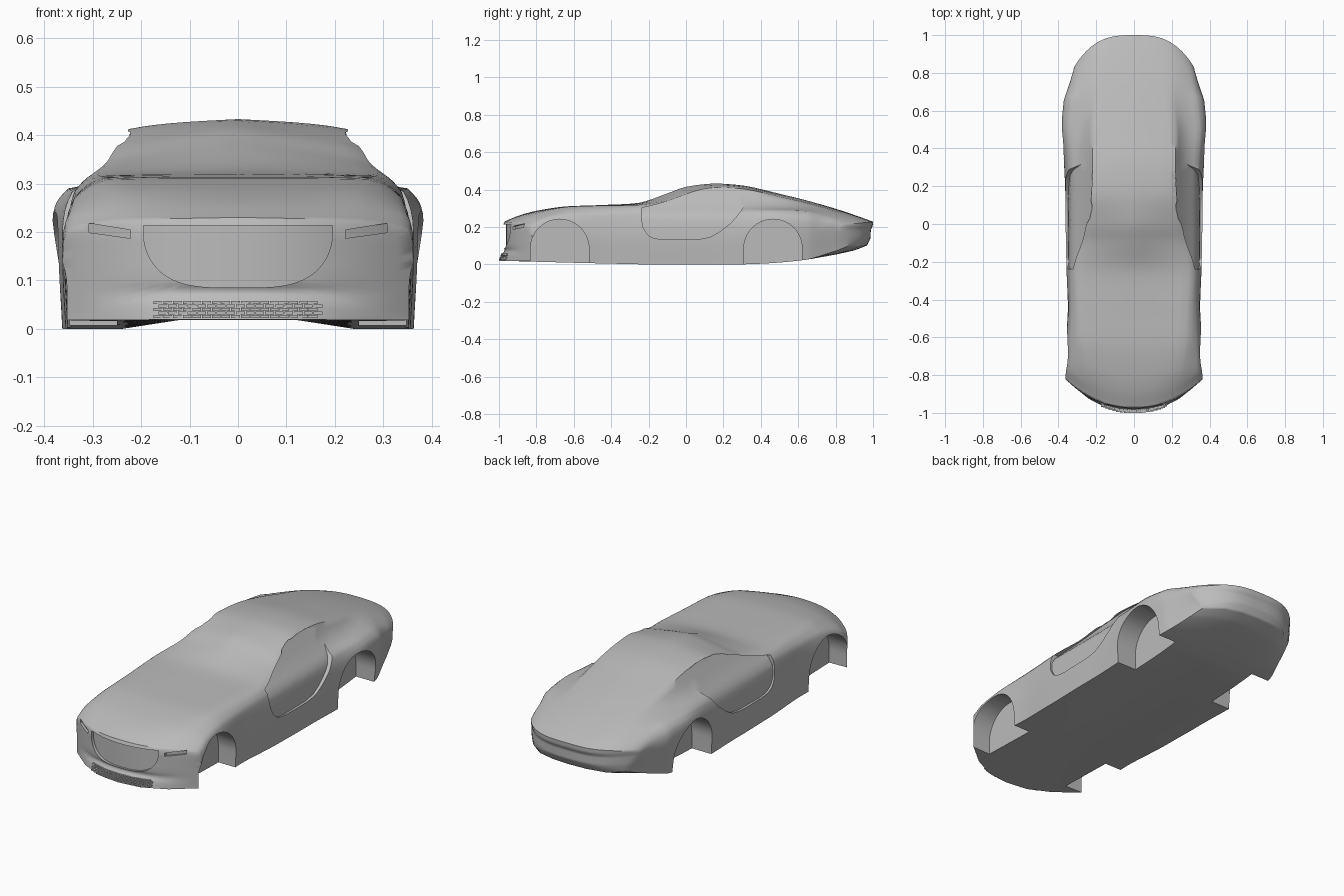
import bpy, bmesh, math

if "Cube" in bpy.data.objects:
    bpy.data.objects.remove(bpy.data.objects["Cube"])

grey = bpy.data.materials.new("plain grey")
grey.diffuse_color = (0.5, 0.5, 0.5, 1)
grey.use_nodes = True
grey.node_tree.nodes["Principled BSDF"].inputs["Base Color"].default_value = grey.diffuse_color

# Body stations: y, mid x z, shoulder x z, upper edge x z, centre top z
ST = [
    (-.980, .362, .12, .350, .205, .25, .224, .230),
    (-.90, .364, .13, .350, .230, .25, .254, .260),
    (-.80, .363, .15, .343, .252, .25, .285, .287),
    (-.65, .362, .17, .338, .270, .27, .308, .310),
    (-.45, .350, .15, .335, .275, .28, .315, .318),
    (-.25, .357, .16, .338, .282, .29, .319, .330),
    (-.10, .360, .15, .342, .280, .270, .342, .380),
    (0.0, .362, .15, .344, .280, .25, .376, .415),
    (.15, .363, .15, .344, .280, .226, .412, .433),
    (.32, .370, .18, .342, .284, .22, .402, .420),
    (.50, .384, .22, .350, .290, .22, .363, .378),
    (.65, .372, .22, .332, .284, .20, .328, .341),
    (.80, .350, .20, .318, .258, .20, .290, .298),
    (.92, .330, .20, .305, .238, .20, .255, .258),
    (1.0, .315, .18, .305, .212, .20, .225, .229),
]


def clamp(v):
    return max(0.0, min(1.0, v))


def table(v, pts):
    """Straight-line lookup in (key, value) pairs."""
    if v <= pts[0][0]:
        return pts[0][1]
    for (a, p), (b, q) in zip(pts, pts[1:]):
        if v <= b:
            return p + (q - p) * (v - a) / (b - a)
    return pts[-1][1]


def catmull(p0, p1, p2, p3, t, k=1.0):
    """Spline step; k below 1 pulls the curve toward straight lines."""
    return tuple(k * .5 * (2 * b + (c - a) * t + (2 * a - 5 * b + 4 * c - d) * t * t
                           + (3 * b - a - 3 * c + d) * t ** 3) + (1 - k) * (b + (c - b) * t)
                 for a, b, c, d in zip(p0, p1, p2, p3))


def nose_y(x, z):
    fade = 1 - clamp((abs(x) - .12) / .2)
    top = table(z, [(.19, 0), (.212, .003), (.23, .010)])
    return top + fade * table(z, [(.018, -.02), (.05, -.008), (.075, .012), (.095, .002), (.12, 0)])


def tail_y(x, z):
    fade = 1 - .6 * clamp((abs(x) - .1) / .2)
    return fade * table(z, [(.10, -.033), (.14, -.013), (.185, -.012), (.205, -.002), (.229, 0)])


def nose_bow(x):
    return .16 * (abs(x) / .365) ** 2.2


def warp(y, x, z):
    """Rounds nose and tail in plan and shapes the end faces."""
    f = clamp((-.5 - y) / .48) ** 1.5
    r = .18 * clamp((y - .65) / .35) ** 1.2
    yy = y + f * nose_bow(x) - r * (abs(x) / .325) ** 3
    yy += clamp((-.88 - y) / .1) * nose_y(x, z) + clamp((y - .9) / .1) * tail_y(x, z)
    return (x, yy, z)


def ring(s):
    """Closed cross-section (x, z) for one station."""
    y, mx, mz, sx, sz, ex, ez, zt = s
    zb = .018 * clamp((-.2 - y) / .775) + .1 * clamp((y - .2) / .8) ** 2.3
    dent = .016 * clamp((y - .1) / .2) * clamp((.75 - y) / .25)
    sill = mx - .006 - .03 * clamp((y - .3) / .7)
    c = [(sill - .004, zb - .1), (sill, zb), (mx, mz), (sx, sz), (ex, ez), (0, zt), (-ex, ez)]
    rise = .018 - .9 * min(zb, .018)
    half = [(0, zb + rise), (sill * .35, zb + rise), (sill * .68, zb)]
    for i in range(1, 5):
        for k in range(6):
            x, z = catmull(c[i - 1], c[i], c[i + 1], c[i + 2], k / 6, .4 if i > 2 else .8)
            pull = dent * math.sin(math.pi * k / 6) if i == 3 else 0
            half.append((x - pull, z - pull))
    half.append((0, zt))
    return half + [(-x, z) for x, z in half[-2:0:-1]]


def finish(name, bm):
    bmesh.ops.recalc_face_normals(bm, faces=bm.faces)
    me = bpy.data.meshes.new(name)
    bm.to_mesh(me)
    bm.free()
    me.materials.append(grey)
    ob = bpy.data.objects.new(name, me)
    bpy.context.collection.objects.link(ob)
    return ob


# Body shell: lofted sections with domed end caps
stations = []
for i in range(len(ST) - 1):
    q = [ST[max(i - 1, 0)], ST[i], ST[i + 1], ST[min(i + 2, len(ST) - 1)]]
    stations += [catmull(*q, k / 5, .8) for k in range(5)]
stations.append(ST[-1])
loops = [[warp(s[0], x, z) for x, z in ring(s)] for s in stations]


def cap(s, zc):
    return [[warp(s[0], x * k / 12, zc + (z - zc) * k / 12) for x, z in ring(s)]
            for k in range(11, 0, -1)]


loops = cap(ST[0], .12)[::-1] + loops + cap(ST[-1], .165)
bm = bmesh.new()
rows = [[bm.verts.new(p) for p in lp] for lp in loops]
n = len(rows[0])
for a, b in zip(rows, rows[1:]):
    for j in range(n):
        bm.faces.new((a[j], a[(j + 1) % n], b[(j + 1) % n], b[j]))
for r, s, zc in ((rows[0], ST[0], .12), (rows[-1], ST[-1], .165)):
    v = bm.verts.new(warp(s[0], 0, zc))
    for j in range(n):
        bm.faces.new((r[j], r[(j + 1) % n], v))
body = finish("car_body", bm)

cutters = []


def cutter(name, fn, nu, nv):
    """Block cutter: fn(u, v, w) gives the inner (w=0) and outer (w=1) sheets."""
    bm = bmesh.new()
    g = [[[bm.verts.new(fn(i / nu, j / nv, w)) for j in range(nv + 1)]
          for i in range(nu + 1)] for w in (0, 1)]
    for s in g:
        for i in range(nu):
            for j in range(nv):
                bm.faces.new((s[i][j], s[i + 1][j], s[i + 1][j + 1], s[i][j + 1]))
    edge = ([(i, 0) for i in range(nu)] + [(nu, j) for j in range(nv)]
            + [(i, nv) for i in range(nu, 0, -1)] + [(0, j) for j in range(nv, 0, -1)])
    for (a, b), (c, d) in zip(edge, edge[1:] + edge[:1]):
        bm.faces.new((g[0][a][b], g[0][c][d], g[1][c][d], g[1][a][b]))
    ob = finish(name, bm)
    ob.hide_render = True
    cutters.append(ob)


LOW = [(-.238, .25), (-.23, .2), (-.205, .158), (-.17, .14), (-.12, .133), (.07, .135),
       (.13, .147), (.18, .175), (.24, .222), (.28, .268), (.32, .325), (.345, .372)]
HIGH = [(-.238, .302), (-.17, .318), (-.1, .338), (-.04, .36), (.03, .387), (.09, .404),
        (.16, .413), (.25, .41), (.345, .386)]
INNER = [(.12, .35), (.2, .345), (.25, .336), (.28, .318), (.3, .298), (.34, .264), (.41, .212)]

for side in (-1, 1):
    # Wheel arches
    for c in (-.675, .465):
        def arch(u, v, w):
            top = .086 + .156 * math.sin(math.pi * u)
            return (side * (.5 if w else .25), c - .156 * math.cos(math.pi * u),
                    -.1 + (top + .1) * v)
        cutter("wheel_arch_cutter", arch, 28, 2)

    # Recessed door and side window
    def door(u, v, w):
        y = -.238 + .583 * (.5 - .5 * math.cos(math.pi * u))
        lo, hi = table(y, LOW), table(y, HIGH)
        z = lo + (hi - lo) * v
        return (side * (.5 if w else table(z, INNER)), y, z)
    cutter("door_cutter", door, 36, 14)

    # Slim headlight slots
    def lamp(u, v, w):
        x = .222 + .086 * u
        lo, hi = .187 + .012 * u, .204 + .014 * u
        return (side * x, -1.2 if w else -.964 + nose_bow(x), lo + (hi - lo) * v)
    cutter("headlight_cutter", lamp, 6, 2)


# Front grille recess
def grille(u, v, w):
    x = -.195 * math.cos(math.pi * u)
    lo = .198 - .113 * math.sqrt(max(0, 1 - abs(x / .195) ** 3.5))
    return (x, -1.2 if w else -.962 + nose_bow(x), lo + (.213 - lo) * v)


cutter("grille_cutter", grille, 32, 6)

for c in cutters:
    m = body.modifiers.new("cut", 'BOOLEAN')
    m.operation, m.solver, m.object = 'DIFFERENCE', 'EXACT', c
deps = bpy.context.evaluated_depsgraph_get()
cut_mesh = bpy.data.meshes.new_from_object(body.evaluated_get(deps))
body.modifiers.clear()
body.data = cut_mesh
for c in cutters:
    bpy.data.objects.remove(c)

# Lower intake lattice of small staggered blocks
bm = bmesh.new()
for r in range(5):
    z = .026 + .0072 * r
    for k in range(18):
        x = -.18 + .02 * (k + (.25 if r % 2 else .75))
        if abs(x) < .168:
            made = bmesh.ops.create_cube(bm, size=1)["verts"]
            bmesh.ops.scale(bm, verts=made, vec=(.018, .010, .006))
            bmesh.ops.translate(bm, verts=made,
                                vec=(x, -.979 + nose_bow(x) + nose_y(x, z), z))
finish("lower_intake", bm)

# Smooth body, sharp cut edges
bpy.ops.object.select_all(action='DESELECT')
body.select_set(True)
bpy.context.view_layer.objects.active = body
bpy.ops.object.shade_smooth_by_angle(angle=math.radians(45))
